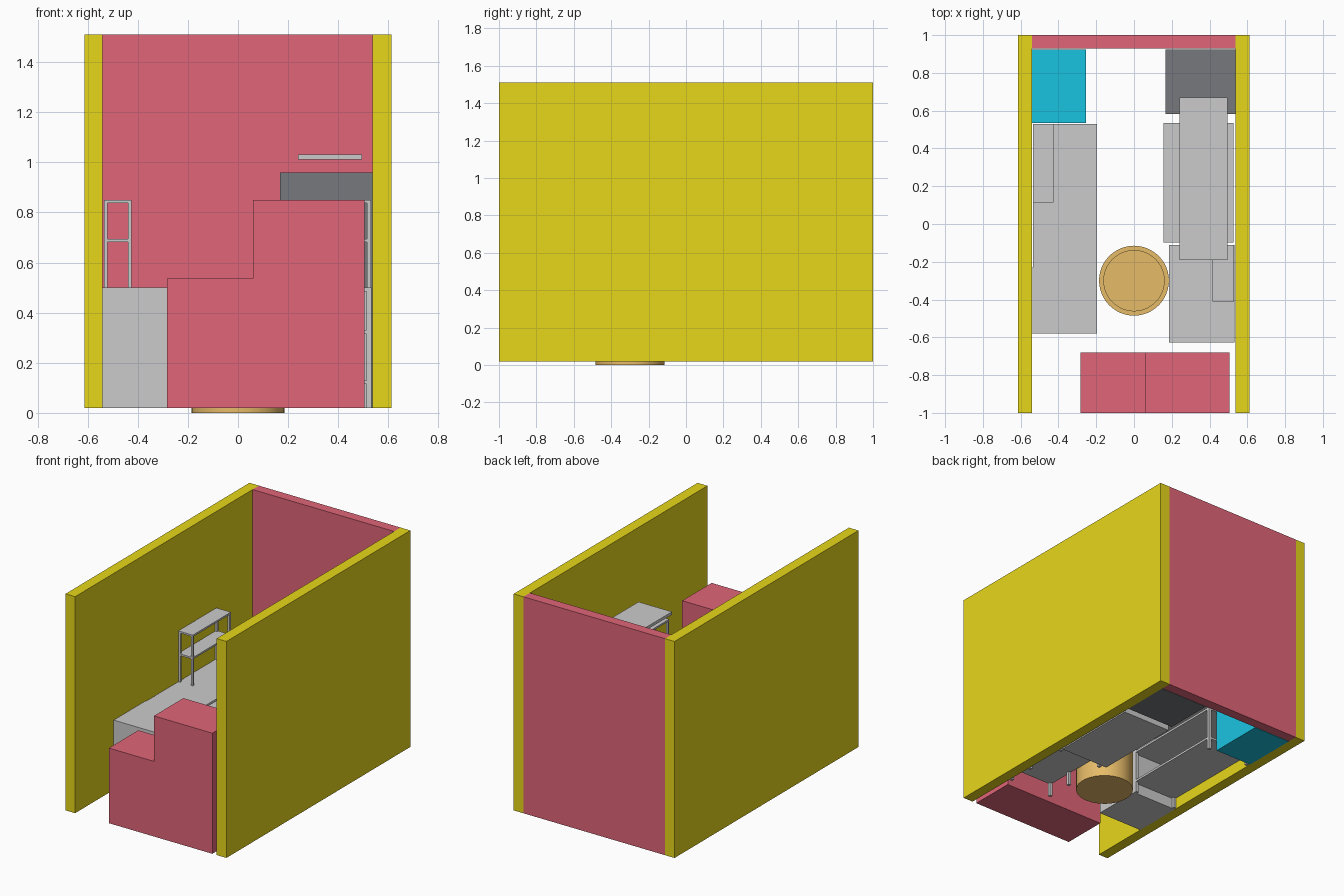
import bpy, bmesh
from mathutils import Matrix, Vector

if "Cube" in bpy.data.objects:
    bpy.data.objects.remove(bpy.data.objects["Cube"])

FLOOR = 0.02


def material(name, rgb):
    m = bpy.data.materials.new(name)
    m.diffuse_color = (*rgb, 1)
    m.use_nodes = True
    m.node_tree.nodes["Principled BSDF"].inputs["Base Color"].default_value = m.diffuse_color
    return m


YELLOW = material("yellow", (0.8, 0.68, 0.01))
RED = material("red", (0.75, 0.13, 0.19))
TEAL = material("teal", (0.01, 0.55, 0.75))
DARK = material("dark_grey", (0.18, 0.19, 0.2))
WOOD = material("wood", (0.8, 0.5, 0.14))


def boxes(name, parts, mat=None):
    """One object from boxes given as (x0, x1, y0, y1, z0, z1)."""
    bm = bmesh.new()
    for x0, x1, y0, y1, z0, z1 in parts:
        mtx = Matrix.Translation(Vector((x0 + x1, y0 + y1, z0 + z1)) / 2)
        mtx = mtx @ Matrix.Diagonal((x1 - x0, y1 - y0, z1 - z0, 1))
        bmesh.ops.create_cube(bm, size=1, matrix=mtx)
    me = bpy.data.meshes.new(name)
    bm.to_mesh(me)
    bm.free()
    ob = bpy.data.objects.new(name, me)
    bpy.context.collection.objects.link(ob)
    if mat:
        me.materials.append(mat)
    return ob


def rack(name, x0, x1, y0, y1, z0, shelves, t=0.012, leg=0.015, mid=()):
    """Plates at the given top heights, carried by legs; mid = extra leg rows."""
    parts = [(x0, x1, y0, y1, z - t, z) for z in shelves]
    top = max(shelves) - t
    for x in (x0, x1 - leg):
        for y in (y0, y1 - leg, *mid):
            parts.append((x, x + leg, y, y + leg, z0, top))
    return boxes(name, parts)


# Room walls
boxes("left_wall", [(-0.613, -0.54, -1, 1, FLOOR, 1.51)], YELLOW)
boxes("right_wall", [(0.537, 0.612, -1, 1, FLOOR, 1.51)], YELLOW)
boxes("back_wall", [(-0.54, 0.537, 0.93, 1, FLOOR, 1.51)], RED)

# Stepped front counter
boxes("counter_base", [(-0.283, 0.505, -1, -0.68, FLOOR, 0.537)], RED)
boxes("counter_upper", [(0.06, 0.505, -1, -0.68, 0.537, 0.85)], RED)

# Left side: cabinet, work table, shelf on the table, corner unit
boxes("left_cabinet", [(-0.54, -0.195, -0.58, -0.23, FLOOR, 0.50)])
rack("left_table", -0.535, -0.195, -0.23, 0.53, FLOOR, (0.11, 0.33, 0.50), 0.015, 0.02)
rack("left_table_shelf", -0.535, -0.425, 0.115, 0.53, 0.50, (0.695, 0.85))
boxes("corner_unit", [(-0.54, -0.255, 0.535, 0.925, FLOOR, 0.49)], TEAL)

# Right side: table, shelf on the table, appliance, tall unit, hanging shelf
rack("right_table", 0.185, 0.533, -0.627, -0.11, FLOOR, (0.13, 0.33, 0.50), 0.015, 0.02, (-0.44,))
rack("right_table_shelf", 0.415, 0.53, -0.41, -0.11, 0.50, (0.695, 0.85))
boxes("right_appliance", [(0.155, 0.527, -0.098, 0.535, FLOOR, 0.50)])
boxes("tall_unit", [(0.168, 0.537, 0.583, 0.925, FLOOR, 0.96)], DARK)
boxes("hanging_shelf", [(0.24, 0.495, -0.19, 0.67, 1.012, 1.032)])

# Barrel with a recessed lid
bpy.ops.mesh.primitive_cylinder_add(vertices=48, radius=0.185, depth=0.46,
                                    location=(0, -0.3, 0.23))
barrel = bpy.context.object
barrel.name = "barrel"
bm = bmesh.new()
bm.from_mesh(barrel.data)
lid = max(bm.faces, key=lambda f: f.calc_center_median().z)
bmesh.ops.inset_region(bm, faces=[lid], thickness=0.025)
inner = bmesh.ops.extrude_discrete_faces(bm, faces=[lid])["faces"][0]
bmesh.ops.translate(bm, verts=inner.verts, vec=(0, 0, -0.015))
bm.to_mesh(barrel.data)
bm.free()
barrel.data.materials.append(WOOD)
bpy.ops.object.shade_smooth_by_angle()
